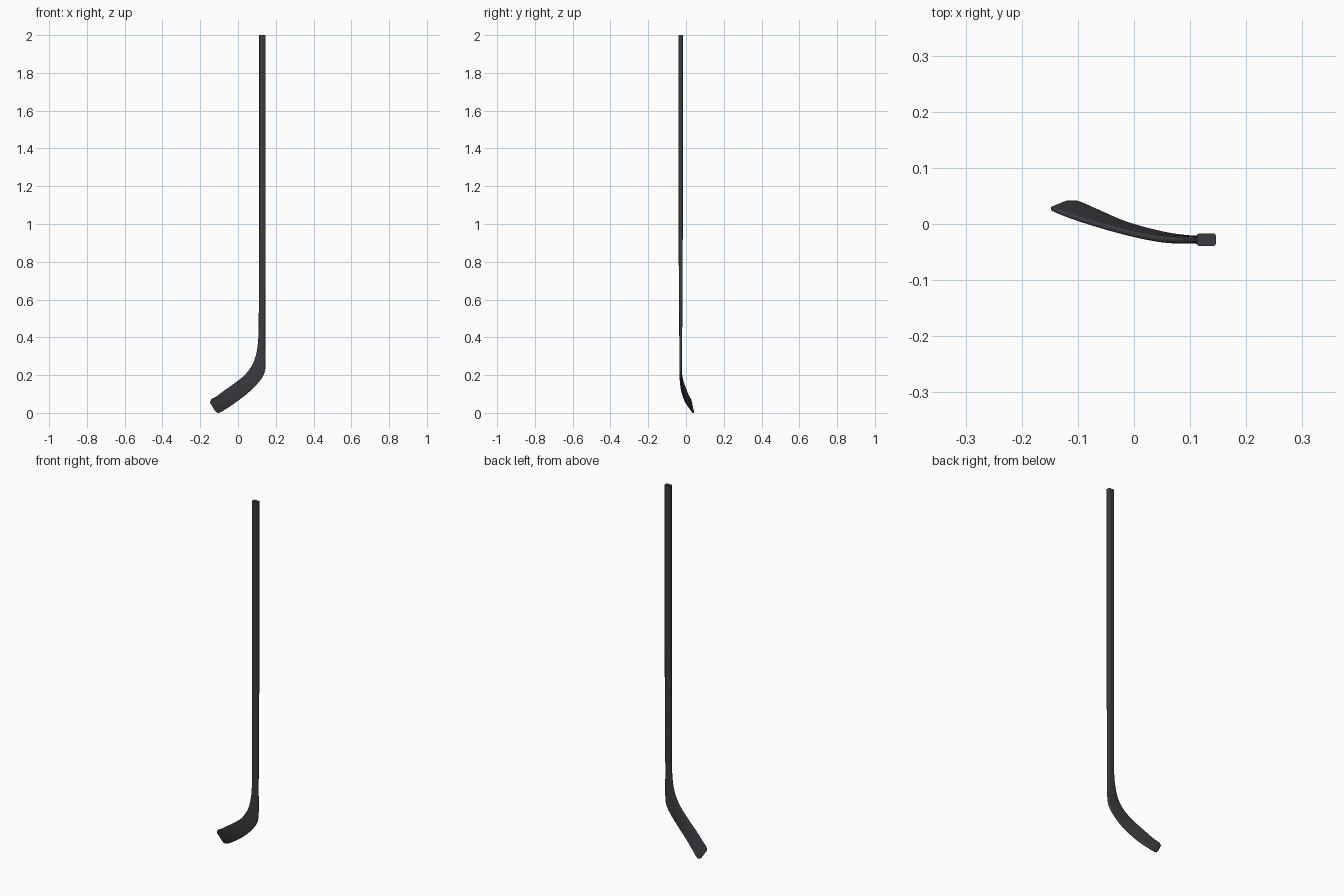
import bpy, bmesh, math
from mathutils import Vector

if "Cube" in bpy.data.objects:
    bpy.data.objects.remove(bpy.data.objects["Cube"])

# Stations: upper edge point, lower edge point (centre of thickness), thickness
stations = [
    ((0.112, -0.028, 2.00), (0.146, -0.028, 2.00), 0.023),
    ((0.112, -0.028, 1.20), (0.146, -0.028, 1.20), 0.023),
    ((0.111, -0.028, 0.80), (0.146, -0.028, 0.80), 0.021),
    ((0.110, -0.028, 0.55), (0.145, -0.028, 0.55), 0.018),
    ((0.107, -0.028, 0.39), (0.145, -0.028, 0.38), 0.015),
    ((0.096, -0.028, 0.31), (0.146, -0.028, 0.27), 0.013),
    ((0.076, -0.029, 0.255), (0.140, -0.028, 0.212), 0.012),
    ((0.040, -0.026, 0.205), (0.112, -0.027, 0.166), 0.012),
    ((-0.010, -0.016, 0.163), (0.060, -0.020, 0.112), 0.011),
    ((-0.070, 0.000, 0.120), (-0.010, -0.001, 0.057), 0.010),
    ((-0.115, 0.014, 0.087), (-0.065, 0.023, 0.020), 0.009),
    ((-0.139, 0.023, 0.073), (-0.099, 0.038, 0.001), 0.008),
    ((-0.146, 0.026, 0.063), (-0.112, 0.039, 0.002), 0.008),
    ((-0.148, 0.027, 0.055), (-0.121, 0.038, 0.010), 0.007),
]
STEPS = 5


def spline(a, b, c, d, t):
    # Non-uniform cubic through b and c
    h0, h1, h2 = ((b - a).length or 1, (c - b).length, (d - c).length or 1)
    m1 = (c - a) * (h1 / (h0 + h1))
    m2 = (d - b) * (h1 / (h1 + h2))
    return (b * (2*t**3 - 3*t**2 + 1) + m1 * (t**3 - 2*t**2 + t)
            + c * (3*t**2 - 2*t**3) + m2 * (t**3 - t**2))


def resample(points):
    n, out = len(points), []
    for i in range(n - 1):
        q = [points[min(max(j, 0), n - 1)] for j in range(i - 1, i + 3)]
        out += [spline(*q, s / STEPS) for s in range(STEPS)]
    return out + [points[-1]]


tops = resample([Vector(s[0]) for s in stations])
bots = resample([Vector(s[1]) for s in stations])
thick = []
for s, e in zip(stations, stations[1:]):
    thick += [s[2] + (e[2] - s[2]) * k / STEPS for k in range(STEPS)]
thick.append(stations[-1][2])
mids = [(a + b) / 2 for a, b in zip(tops, bots)]

# Shaft and blade: one loft of rounded rectangles
bm = bmesh.new()
rings = []
for i, (a, b, th) in enumerate(zip(tops, bots, thick)):
    across = (b - a).normalized()
    along = mids[min(i + 1, len(mids) - 1)] - mids[max(i - 1, 0)]
    normal = along.cross(across).normalized()
    half, r = (b - a).length / 2, min(0.0055, th * 0.45)
    ring = []
    for k, (sx, sy) in enumerate(((1, 1), (-1, 1), (-1, -1), (1, -1))):
        for j in range(5):
            ang = math.pi / 2 * (k + j / 4)
            u = sx * (half - r) + r * math.cos(ang)
            v = sy * (th / 2 - r) + r * math.sin(ang)
            ring.append(bm.verts.new(mids[i] + across * u + normal * v))
    rings.append(ring)
for p, q in zip(rings, rings[1:]):
    for j in range(len(p)):
        k = (j + 1) % len(p)
        bm.faces.new((p[j], p[k], q[k], q[j]))
bm.faces.new(rings[0])
bm.faces.new(rings[-1])
bmesh.ops.recalc_face_normals(bm, faces=bm.faces[:])
mesh = bpy.data.meshes.new("hockey_stick")
bm.to_mesh(mesh)
bm.free()
stick = bpy.data.objects.new("hockey_stick", mesh)
bpy.context.collection.objects.link(stick)

# Dark finish and smooth shading
mat = bpy.data.materials.new("dark_grey")
mat.diffuse_color = (0.045, 0.045, 0.052, 1)
mat.use_nodes = True
mat.node_tree.nodes["Principled BSDF"].inputs["Base Color"].default_value = mat.diffuse_color
mesh.materials.append(mat)
bpy.context.view_layer.objects.active = stick
stick.select_set(True)
bpy.ops.object.shade_smooth_by_angle(angle=math.radians(40))
